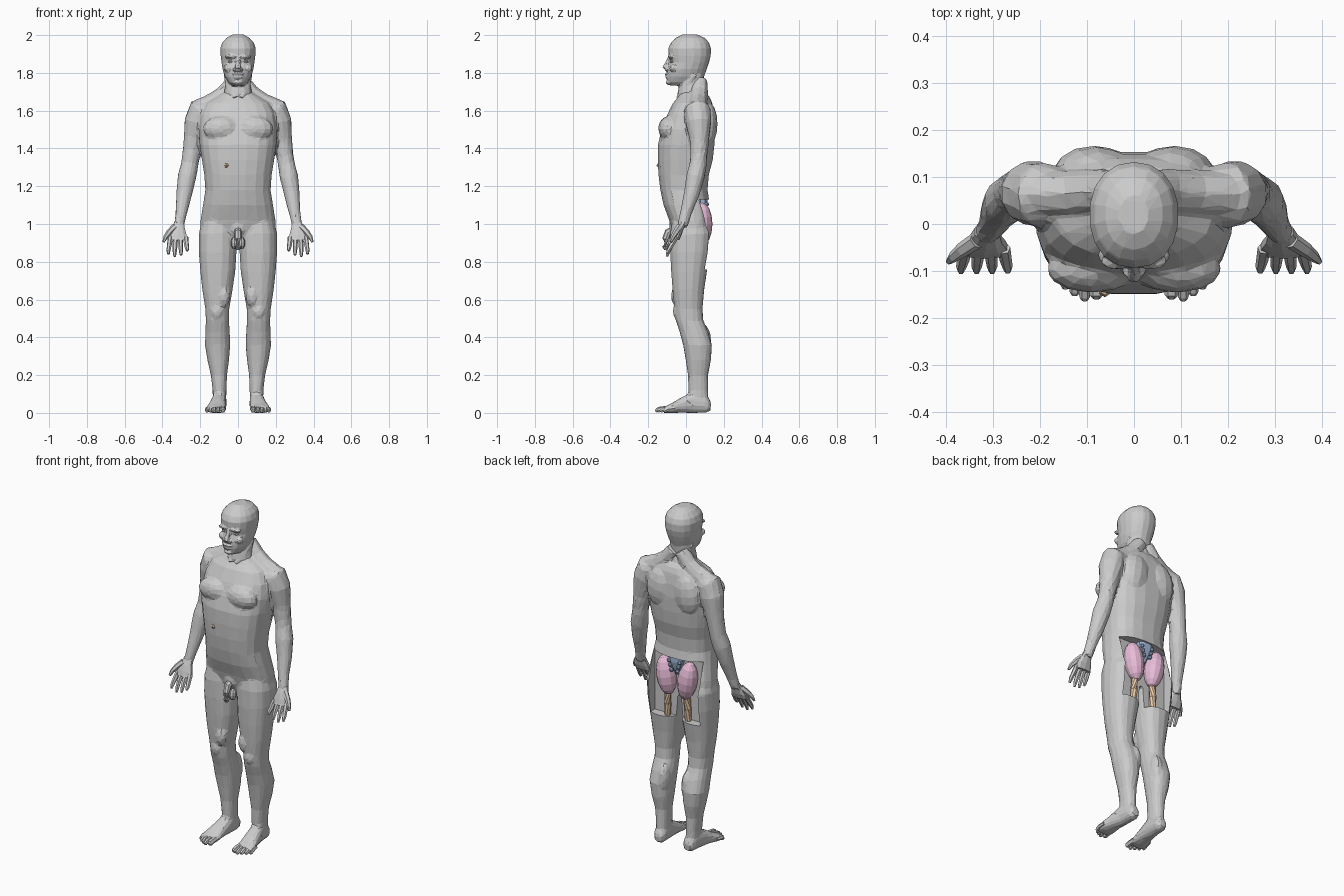
import bpy, bmesh, math
from mathutils import Vector, Matrix


def skin(bm, loops):
    vs = [[bm.verts.new(p) for p in loop] for loop in loops]
    n = len(vs[0])
    for a, b in zip(vs, vs[1:]):
        for i in range(n):
            j = (i + 1) % n
            bm.faces.new((a[i], a[j], b[j], b[i]))
    bm.faces.new(vs[0])
    bm.faces.new(vs[-1])


def power(v, e):
    return math.copysign(abs(v) ** e, v)


def stack(bm, rows, sides=(1,), along='z', n=16, p=2.3):
    """rows: (position, centre x, half width, low, high) of each section"""
    for s in sides:
        loops = []
        for t, c, h, a, b in rows:
            loop = []
            for i in range(n):
                g = 2 * math.pi * (i + 0.5) / n
                x = s * (c + h * power(math.cos(g), 2 / p))
                w = (a + b) / 2 + (b - a) / 2 * power(math.sin(g), 2 / p)
                loop.append((x, w, t) if along == 'z' else (x, t, w))
            loops.append(loop)
        skin(bm, loops)


def tube(bm, pts, sides=(1, -1), n=8):
    """pts: (x, y, z, radius) along the limb"""
    for s in sides:
        c = [Vector((s * q[0], q[1], q[2])) for q in pts]
        loops = []
        for k, q in enumerate(pts):
            d = c[min(k + 1, len(c) - 1)] - c[max(k - 1, 0)]
            rot = d.to_track_quat('Z', 'Y')
            loops.append([c[k] + rot @ Vector((q[3] * math.cos(2 * math.pi * i / n),
                                               q[3] * math.sin(2 * math.pi * i / n), 0))
                          for i in range(n)])
        skin(bm, loops)


def blob(bm, loc, size, sides=(1, -1), tilt=0, u=12, v=8):
    for s in sides:
        m = (Matrix.Translation((s * loc[0], loc[1], loc[2]))
             @ Matrix.Rotation(s * tilt, 4, 'Y') @ Matrix.Diagonal((*size, 1)))
        bmesh.ops.create_uvsphere(bm, u_segments=u, v_segments=v, radius=1, matrix=m)


def finish(bm, name, color=None):
    bmesh.ops.recalc_face_normals(bm, faces=bm.faces)
    me = bpy.data.meshes.new(name)
    bm.to_mesh(me)
    bm.free()
    ob = bpy.data.objects.new(name, me)
    bpy.context.collection.objects.link(ob)
    if color:
        mat = bpy.data.materials.new(name)
        mat.diffuse_color = (*color, 1)
        me.materials.append(mat)
    return ob


def fuse(ob, voxel, ratio, smooth):
    """Merge overlapping volumes into one faceted skin"""
    m = ob.modifiers.new("merge", 'REMESH')
    m.mode = 'VOXEL'
    m.voxel_size = voxel
    m = ob.modifiers.new("soften", 'SMOOTH')
    m.factor, m.iterations = 0.5, smooth
    m = ob.modifiers.new("facets", 'DECIMATE')
    m.ratio = ratio


LR = (1, -1)

# Torso
bm = bmesh.new()
stack(bm, [(.89, 0, .17, -.05, .12), (.95, 0, .203, -.07, .14), (1.02, 0, .2, -.09, .137),
           (1.10, 0, .187, -.12, .128), (1.18, 0, .174, -.137, .115), (1.26, 0, .18, -.147, .122),
           (1.34, 0, .193, -.151, .143), (1.42, 0, .205, -.15, .152), (1.50, 0, .21, -.13, .155),
           (1.58, 0, .2, -.1, .15), (1.64, 0, .17, -.07, .14), (1.67, 0, .12, -.045, .128),
           (1.70, 0, .07, -.03, .10)], n=20, p=2.5)
# Chest, shoulder blades and trapezius
blob(bm, (.09, -.095, 1.505), (.098, .052, .065))
blob(bm, (.085, .115, 1.53), (.085, .052, .12), tilt=-.15)
tube(bm, [(.02, .075, 1.76, .04), (.07, .07, 1.69, .048), (.13, .065, 1.645, .05), (.2, .065, 1.615, .05)])
# Arms
tube(bm, [(.15, .06, 1.60, .06), (.20, .062, 1.60, .07), (.216, .066, 1.54, .07), (.233, .07, 1.46, .055),
          (.243, .07, 1.40, .049), (.255, .065, 1.32, .046), (.270, .05, 1.25, .05),
          (.285, .03, 1.16, .042), (.30, .0, 1.06, .031), (.314, -.02, .985, .027)], n=12)
# Legs
stack(bm, [(1.05, .10, .08, -.07, .10), (.95, .107, .102, -.085, .138), (.85, .108, .101, -.085, .128),
           (.75, .107, .094, -.08, .112), (.65, .109, .081, -.072, .097), (.55, .11, .064, -.062, .088),
           (.49, .109, .062, -.055, .092), (.43, .108, .065, -.035, .118), (.36, .108, .068, -.016, .138),
           (.28, .105, .058, -.002, .133), (.20, .101, .043, .01, .117), (.12, .098, .037, .013, .117),
           (.03, .098, .034, .01, .12)], LR)
blob(bm, (.11, -.045, .54), (.035, .025, .045))
blob(bm, (.075, -.045, .62), (.035, .035, .06))
blob(bm, (.075, .09, .38), (.032, .045, .09))
# Feet
stack(bm, [(.132, .096, .022, .012, .06), (.11, .097, .036, 0, .09), (.04, .1, .04, -.002, .115),
           (-.03, .108, .046, 0, .08), (-.08, .116, .055, -.002, .05), (-.118, .119, .055, -.001, .032)],
      LR, along='y', n=12)
# Groin
blob(bm, (0, -.055, .98), (.05, .035, .05), (1,))
body = finish(bm, "body_skin")
fuse(body, .009, .05, 3)

# Opening at the back of the hips
bm = bmesh.new()
bmesh.ops.create_cube(bm, size=1, matrix=Matrix.Translation((0, .21, .945)) @ Matrix.Diagonal((.325, .30, .37, 1)))
cutter = finish(bm, "opening_cutter")
cutter.hide_render = True
cutter.display_type = 'WIRE'
m = body.modifiers.new("opening", 'BOOLEAN')
m.operation, m.solver, m.object = 'DIFFERENCE', 'EXACT', cutter

# Head and neck
bm = bmesh.new()
stack(bm, [(1.732, 0, .03, -.08, .03), (1.75, 0, .052, -.099, .075), (1.78, 0, .07, -.102, .095),
           (1.82, 0, .083, -.098, .11), (1.855, 0, .088, -.086, .122), (1.89, 0, .093, -.092, .131),
           (1.93, 0, .095, -.094, .132), (1.96, 0, .085, -.08, .122), (1.985, 0, .062, -.055, .1),
           (2.003, 0, .03, -.02, .06)], n=18, p=2.2)
stack(bm, [(1.64, 0, .09, -.03, .11), (1.69, 0, .076, -.045, .108), (1.74, 0, .067, -.035, .092),
           (1.81, 0, .065, -.02, .1)], n=14)
# Brows, cheeks, lips, chin, ears
blob(bm, (.036, -.078, 1.886), (.036, .02, .011), tilt=.08)
blob(bm, (.053, -.066, 1.825), (.024, .022, .02))
blob(bm, (0, -.098, 1.793), (.03, .014, .007), (1,))
blob(bm, (0, -.098, 1.777), (.026, .012, .007), (1,))
blob(bm, (0, -.09, 1.75), (.026, .017, .014), (1,))
# Nose
tube(bm, [(0, -.082, 1.885, .012), (0, -.097, 1.855, .012), (0, -.112, 1.825, .016), (0, -.102, 1.812, .014)], (1,))
blob(bm, (.015, -.1, 1.818), (.01, .014, .009))
# Neck muscles
tube(bm, [(.062, .045, 1.79, .015), (.045, -.005, 1.72, .018), (.015, -.04, 1.665, .015)])
head = finish(bm, "head")
fuse(head, .0055, .06, 2)

# Eyes
bm = bmesh.new()
blob(bm, (.036, -.071, 1.86), (.018, .013, .008), u=8, v=6)
finish(bm, "eyes")

# Hands: palm, thumb and four fingers
bm = bmesh.new()
stack(bm, [(1.01, .312, .027, -.038, .008), (.975, .316, .036, -.055, -.012), (.945, .319, .048, -.066, -.022),
           (.915, .317, .052, -.074, -.036)], LR, n=10)
tube(bm, [(.335, -.035, .985, .018), (.365, -.055, .955, .016), (.384, -.07, .93, .012), (.394, -.08, .905, .007)], n=6)
for i, tip in enumerate((.858, .835, .828, .842)):
    x0, x1 = .277 + .027 * i, .269 + .033 * i
    tube(bm, [(x0, -.052, .93, .014), ((x0 + x1) / 2, -.076, .89, .013),
              (x1, -.092, (.88 + tip) / 2, .011), (x1, -.101, tip, .007)], n=6)
finish(bm, "hands")

# Toes
bm = bmesh.new()
for i, (x, y, r) in enumerate(((.080, -.158, .016), (.105, -.163, .012), (.126, -.152, .012),
                               (.146, -.138, .011), (.164, -.12, .011))):
    tube(bm, [(x * .93 + .006, y + .06, .024, r), (x, y + .025, .02, r), (x, y + .008, r, r * .95),
              (x, y, r * .8, r * .55)], n=6)
finish(bm, "toes")

# Genitals
bm = bmesh.new()
tube(bm, [(0, -.06, .975, .018), (0, -.095, .955, .02), (0, -.108, .92, .018), (0, -.108, .88, .018),
          (0, -.106, .862, .008)], (1,), n=8)
blob(bm, (.018, -.075, .9), (.02, .024, .034), u=8, v=6)
finish(bm, "genitals")

# Deep buttock muscles
bm = bmesh.new()
blob(bm, (.07, .085, 1.0), (.056, .055, .115), tilt=.16)
finish(bm, "buttock_muscles", (.80, .50, .68))

# Upper hamstring tendons
bm = bmesh.new()
tube(bm, [(.055, .075, .95, .014), (.062, .08, .90, .02), (.066, .078, .83, .02), (.067, .075, .755, .018)], n=8)
finish(bm, "hamstrings", (.84, .60, .40))

# Tail of the spine
bm = bmesh.new()
stack(bm, [(1.02, 0, .012, .06, .09), (1.06, 0, .026, .06, .105), (1.10, 0, .045, .06, .115),
           (1.135, 0, .05, .06, .115)], n=8)
for k in range(3):
    blob(bm, (.02 + .007 * k, .108, 1.05 + .027 * k), (.012, .014, .012), u=6, v=4)
finish(bm, "sacrum", (.38, .50, .72))

# Small exposed patch on the right of the belly
bm = bmesh.new()
blob(bm, (-.062, -.14, 1.31), (.014, .016, .012), (1,), u=6, v=4)
finish(bm, "belly_patch", (.85, .58, .38))
